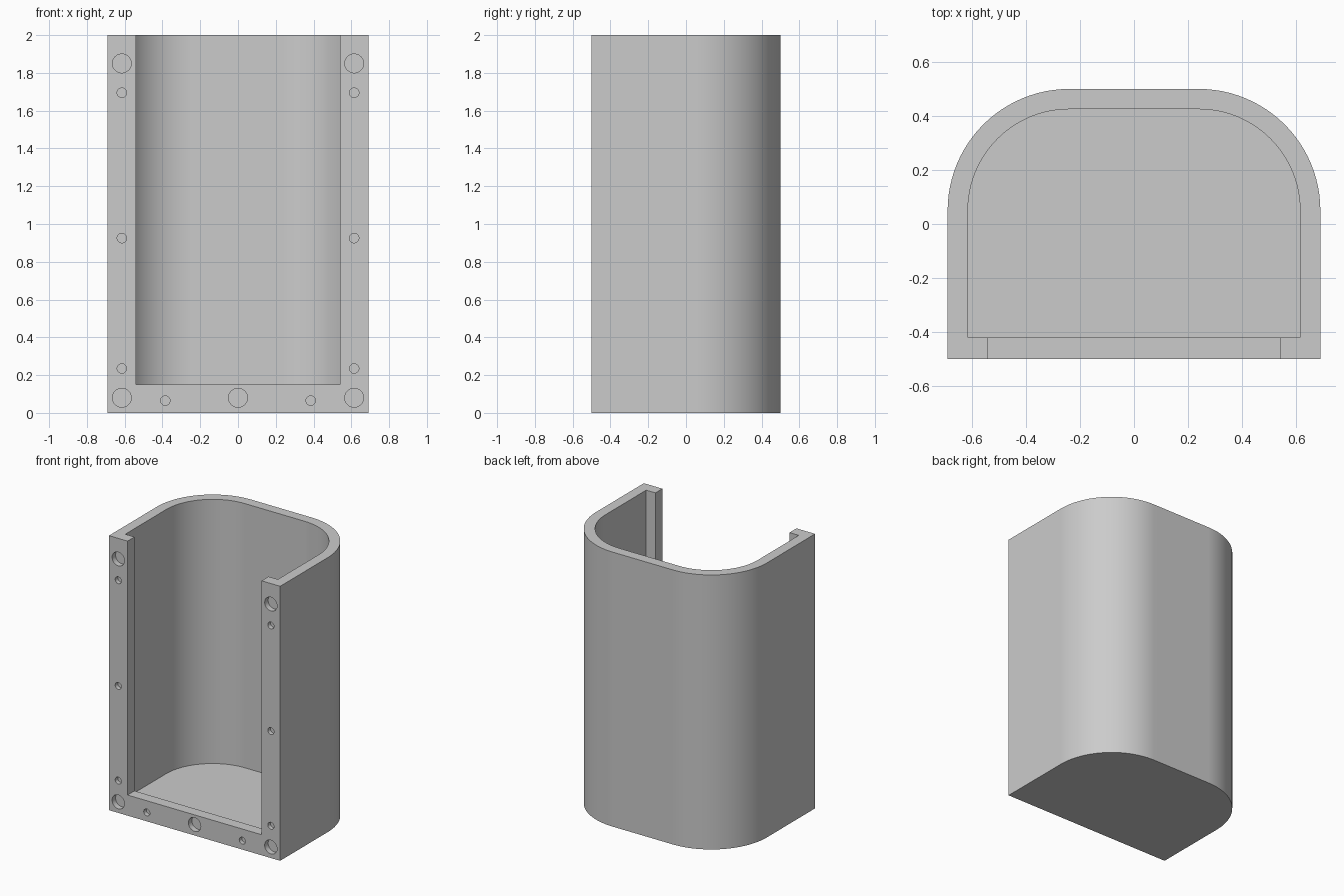
import bpy, bmesh
from math import sin, cos, pi, radians
from mathutils import Matrix

cube = bpy.data.objects.get("Cube")
if cube:
    bpy.data.objects.remove(cube, do_unlink=True)

grey = bpy.data.materials.new("light grey")
grey.use_nodes = True
colour = (0.6, 0.6, 0.6, 1)
grey.diffuse_color = colour
grey.node_tree.nodes["Principled BSDF"].inputs["Base Color"].default_value = colour


def add_object(name, bm):
    bmesh.ops.recalc_face_normals(bm, faces=bm.faces)
    mesh = bpy.data.meshes.new(name)
    bm.to_mesh(mesh)
    bm.free()
    mesh.materials.append(grey)
    obj = bpy.data.objects.new(name, mesh)
    bpy.context.collection.objects.link(obj)
    return obj


def prism(name, outline, z0, z1):
    """Extrude a plan outline from z0 up to z1."""
    bm = bmesh.new()
    face = bm.faces.new([bm.verts.new((x, y, z0)) for x, y in outline])
    ext = bmesh.ops.extrude_face_region(bm, geom=[face])
    top = [v for v in ext["geom"] if isinstance(v, bmesh.types.BMVert)]
    bmesh.ops.translate(bm, verts=top, vec=(0, 0, z1 - z0))
    return add_object(name, bm)


def rounded_back(half, front, back, radius, steps=24):
    """Plan outline: square front corners, rounded back corners."""
    side = [(half - radius + radius * cos(a), back - radius + radius * sin(a))
            for a in (pi / 2 * i / steps for i in range(steps + 1))]
    right = [(half, front)] + side
    return right + [(-x, y) for x, y in reversed(right)]


def cut(target, cutter):
    mod = target.modifiers.new("cut", "BOOLEAN")
    mod.operation = "DIFFERENCE"
    mod.solver = "EXACT"
    mod.object = cutter
    bpy.context.view_layer.objects.active = target
    bpy.ops.object.modifier_apply(modifier=mod.name)
    bpy.data.objects.remove(cutter, do_unlink=True)


FRONT = -0.5

# Outer shell, hollowed out above the floor
housing = prism("housing", rounded_back(0.69, FRONT, 0.5, 0.45), 0, 2)
cut(housing, prism("cavity", rounded_back(0.615, -0.42, 0.425, 0.375), 0.075, 2.2))

# Front opening, leaving side flanges and a bottom lip
opening = [(-0.54, -0.7), (0.54, -0.7), (0.54, -0.1), (-0.54, -0.1)]
cut(housing, prism("opening", opening, 0.15, 2.3))

# Blind holes in the front flange: (x, z, radius, depth)
BIG, SMALL = (0.05, 0.04), (0.025, 0.03)
holes = [(0, 0.08, *BIG)]
for s in (-1, 1):
    holes += [(s * 0.615, z, *BIG) for z in (0.08, 1.85)]
    holes += [(s * 0.615, z, *SMALL) for z in (0.235, 0.925, 1.695)]
    holes.append((s * 0.385, 0.065, *SMALL))

bm = bmesh.new()
for x, z, radius, depth in holes:
    place = Matrix.Translation((x, FRONT, z)) @ Matrix.Rotation(pi / 2, 4, "X")
    bmesh.ops.create_cone(bm, cap_ends=True, segments=32, radius1=radius,
                          radius2=radius, depth=2 * depth, matrix=place)
cut(housing, add_object("hole_cutters", bm))

# Smooth curved walls, crisp edges, clean flats
bpy.ops.object.select_all(action="DESELECT")
housing.select_set(True)
bpy.context.view_layer.objects.active = housing
bpy.ops.object.shade_smooth_by_angle(angle=radians(30))
weighted = housing.modifiers.new("clean flats", "WEIGHTED_NORMAL")
weighted.keep_sharp = True
